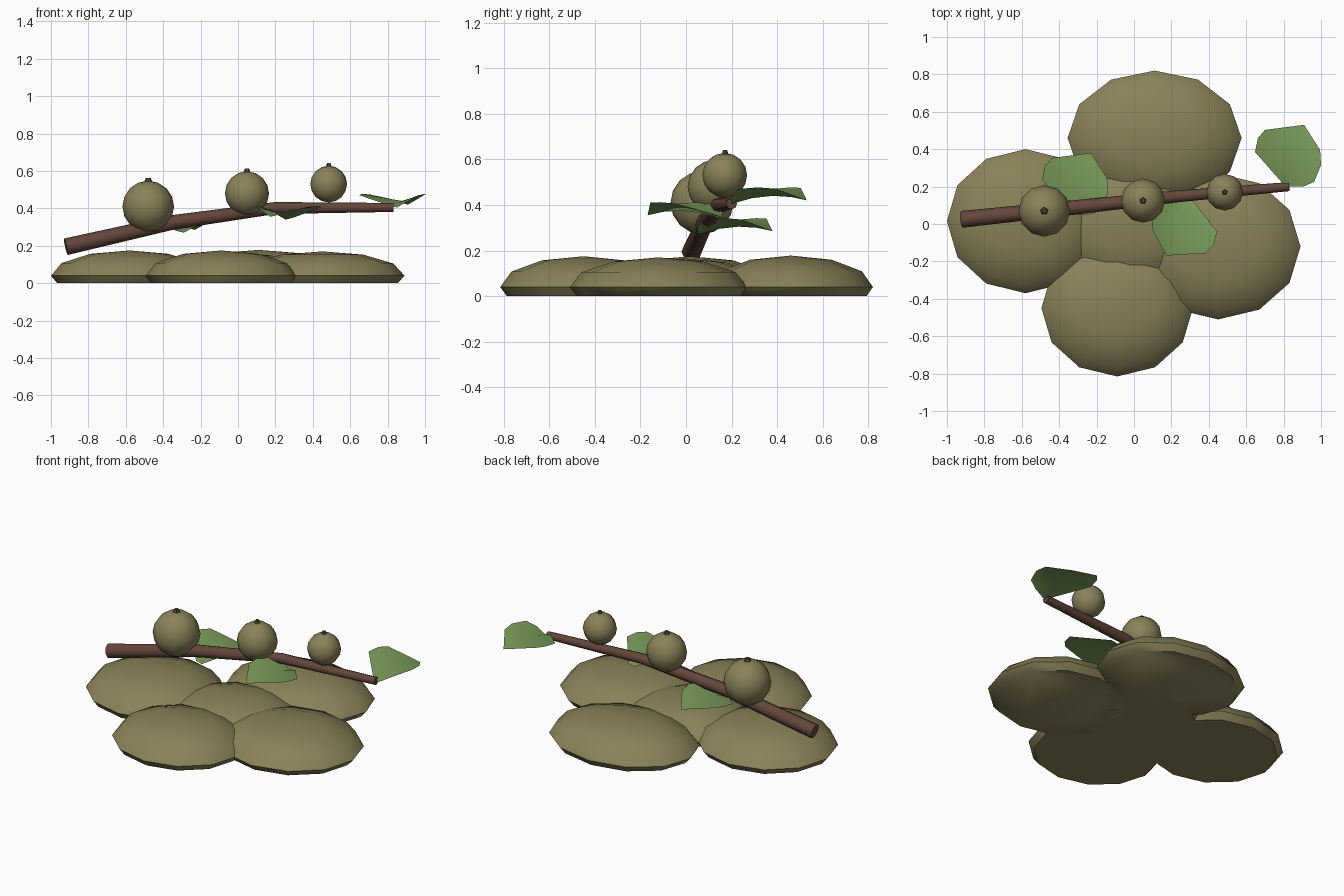
import bpy, bmesh, math
from mathutils import Vector, Matrix

if "Cube" in bpy.data.objects:
    bpy.data.objects.remove(bpy.data.objects["Cube"])


def material(name, rgb):
    m = bpy.data.materials.new(name)
    m.diffuse_color = (*rgb, 1)
    m.use_nodes = True
    m.node_tree.nodes["Principled BSDF"].inputs["Base Color"].default_value = m.diffuse_color
    return m


OLIVE = material("olive", (0.255, 0.222, 0.1))
BARK = material("bark brown", (0.125, 0.061, 0.043))
GREEN = material("leaf green", (0.19, 0.325, 0.1))
DARK = material("dark brown", (0.09, 0.06, 0.038))


def finish(name, bm, mat, angle=50):
    me = bpy.data.meshes.new(name)
    bm.to_mesh(me)
    bm.free()
    me.materials.append(mat)
    ob = bpy.data.objects.new(name, me)
    bpy.context.collection.objects.link(ob)
    bpy.ops.object.select_all(action='DESELECT')
    ob.select_set(True)
    bpy.context.view_layer.objects.active = ob
    bpy.ops.object.shade_smooth_by_angle(angle=math.radians(angle))
    return ob


def ellipsoid(center, radii, seg, rings):
    bm = bmesh.new()
    mat = Matrix.Translation(center) @ Matrix.Diagonal((*radii, 1))
    bmesh.ops.create_uvsphere(bm, u_segments=seg, v_segments=rings, radius=1, matrix=mat)
    return bm


# flattened mounds, cut flat on the ground
mounds = [(-0.58, 0.015, 0.42, 0.385, 0.175), (0.11, 0.46, 0.465, 0.36, 0.178),
          (0.45, -0.12, 0.44, 0.39, 0.17), (-0.09, -0.45, 0.405, 0.365, 0.175),
          (-0.02, 0.0, 0.40, 0.35, 0.165)]
for i, (x, y, rx, ry, top) in enumerate(mounds):
    bm = ellipsoid((x, y, 0.04), (rx, ry, top - 0.04), 12, 6)
    cut = bmesh.ops.bisect_plane(bm, geom=bm.verts[:] + bm.edges[:] + bm.faces[:],
                                 plane_co=(0, 0, 0), plane_no=(0, 0, -1), clear_outer=True)
    rim = [e for e in cut["geom_cut"] if isinstance(e, bmesh.types.BMEdge)]
    bmesh.ops.contextual_create(bm, geom=rim)
    bmesh.ops.recalc_face_normals(bm, faces=bm.faces[:])
    finish(f"mound_{i + 1}", bm, OLIVE)

# tapered branch
path = [(-0.92, 0.025, 0.195, 0.045), (-0.35, 0.085, 0.325, 0.039),
        (0.2, 0.145, 0.402, 0.032), (0.83, 0.2, 0.405, 0.024)]
pts = [Vector(p[:3]) for p in path]
bm = bmesh.new()
loops = []
for i, p in enumerate(pts):
    d = (pts[min(i + 1, 3)] - pts[max(i - 1, 0)]).normalized()
    side = d.cross(Vector((0, 0, 1))).normalized()
    up = side.cross(d)
    loops.append([bm.verts.new(p + path[i][3] * (side * math.cos(a) + up * math.sin(a)))
                  for a in (k * math.tau / 8 for k in range(8))])
for a, b in zip(loops, loops[1:]):
    for k in range(8):
        bm.faces.new((a[k], a[(k + 1) % 8], b[(k + 1) % 8], b[k]))
bm.faces.new(loops[0])
bm.faces.new(loops[-1])
bmesh.ops.recalc_face_normals(bm, faces=bm.faces[:])
finish("branch", bm, BARK)

# round fruits with small dark tips
for i, (x, y, z, r) in enumerate([(-0.48, 0.07, 0.41, 0.138), (0.048, 0.125, 0.48, 0.118),
                                  (0.485, 0.17, 0.53, 0.098)]):
    finish(f"fruit_{i + 1}", ellipsoid((x, y, z), (r, r, r), 12, 8), OLIVE)
    bm = bmesh.new()
    bmesh.ops.create_cone(bm, cap_ends=True, segments=5, radius1=r * 0.18, radius2=r * 0.1,
                          depth=0.024, matrix=Matrix.Translation((x, y, z + r + 0.002)))
    finish(f"fruit_tip_{i + 1}", bm, DARK, 30)

# folded leaves: rows of left edge, midrib, right edge
rows = [((-0.02, 0, 0.01), (0.02, 0.0, 0.0), (0.074, 0, 0.035)),
        ((-0.183, 0.185, 0.066), (0.03, 0.09, 0.025), (0.133, 0.025, 0.065)),
        ((-0.167, 0.26, 0.072), (0.045, 0.18, 0.035), (0.17, 0.116, 0.072)),
        ((-0.13, 0.303, 0.07), (0.06, 0.26, 0.03), (0.165, 0.196, 0.066))]
for i, (base, turn) in enumerate([((-0.309, 0.05, 0.27), 0), ((0.275, 0.155, 0.34), 176),
                                  ((0.83, 0.2, 0.405), 0)]):
    bm = bmesh.new()
    grid = [[bm.verts.new(p) for p in row] for row in rows]
    tip = bm.verts.new((0.079, 0.33, 0.015))
    for a, b in zip(grid, grid[1:]):
        for k in (0, 1):
            bm.faces.new((a[k], a[k + 1], b[k + 1], b[k]))
    for k in (0, 1):
        bm.faces.new((grid[-1][k], grid[-1][k + 1], tip))
    bm.transform(Matrix.Translation(base) @ Matrix.Rotation(math.radians(turn), 4, 'Z'))
    finish(f"leaf_{i + 1}", bm, GREEN, 60)
